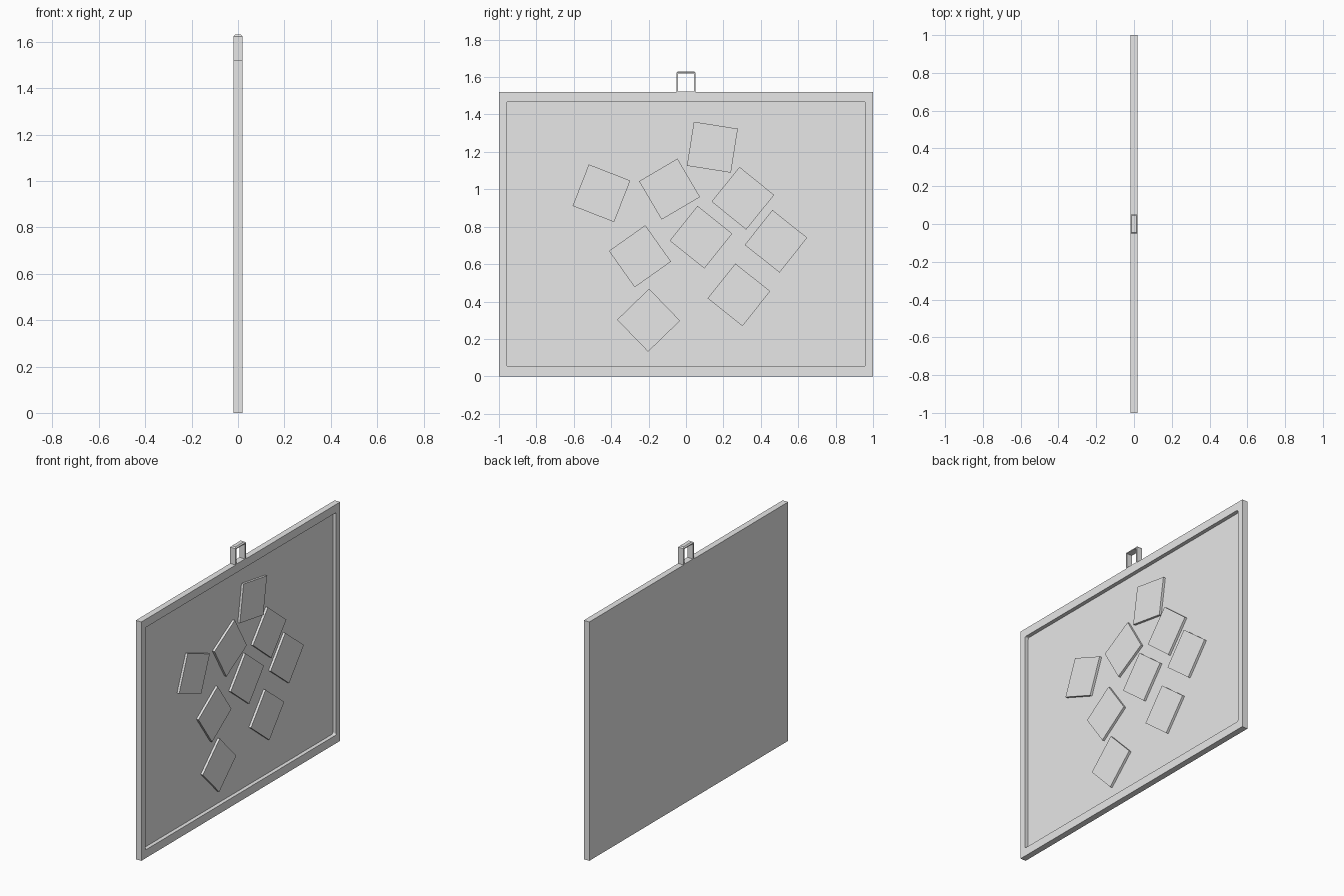
import bpy, bmesh, math
from mathutils import Matrix

cube = bpy.data.objects.get("Cube")
if cube:
    bpy.data.objects.remove(cube, do_unlink=True)

grey = bpy.data.materials.new("light_grey")
grey.use_nodes = True
grey.diffuse_color = (0.8, 0.8, 0.8, 1)
grey.node_tree.nodes["Principled BSDF"].inputs["Base Color"].default_value = (0.8, 0.8, 0.8, 1)

BOARD_TOP = 1.52
HALF_DEPTH = 0.0195
FLOOR_X = -0.005


def box(name, low, high, bevel=0, pick=None, segments=1):
    """Box between two corners; edges chosen by pick are bevelled."""
    bm = bmesh.new()
    size = [b - a for a, b in zip(low, high)]
    middle = [(a + b) / 2 for a, b in zip(low, high)]
    bmesh.ops.create_cube(bm, size=1, matrix=Matrix.Translation(middle) @ Matrix.Diagonal((*size, 1)))
    if bevel:
        edges = [e for e in bm.edges if pick(*e.verts)]
        bmesh.ops.bevel(bm, geom=edges, offset=bevel, segments=segments, profile=0.5, affect='EDGES')
    mesh = bpy.data.meshes.new(name)
    bm.to_mesh(mesh)
    bm.free()
    mesh.materials.append(grey)
    obj = bpy.data.objects.new(name, mesh)
    bpy.context.collection.objects.link(obj)
    return obj


def cut(obj, cutter):
    cutter.hide_render = True
    cutter.hide_set(True)
    mod = obj.modifiers.new("cut", 'BOOLEAN')
    mod.operation = 'DIFFERENCE'
    mod.solver = 'EXACT'
    mod.object = cutter
    bpy.context.view_layer.objects.active = obj
    bpy.ops.object.modifier_apply(modifier=mod.name)
    bpy.data.objects.remove(cutter, do_unlink=True)


# Board with a shallow tray on its +x side
board = box("board", (-HALF_DEPTH, -1, 0), (HALF_DEPTH, 1, BOARD_TOP))
tray = box("tray_cutter", (FLOOR_X, -0.96, 0.053), (0.1, 0.96, 1.468), 0.01,
           lambda a, b: abs(a.co.x - b.co.x) > 0.01, 3)
cut(board, tray)

# Hanging loop with chamfered top edges
loop = box("hanging_loop", (-HALF_DEPTH, -0.051, BOARD_TOP), (HALF_DEPTH, 0.051, 1.631), 0.007,
           lambda a, b: min(a.co.z, b.co.z) > 1.6)
cut(loop, box("loop_cutter", (-0.1, -0.042, BOARD_TOP + 0.003), (0.1, 0.042, 1.619)))

# Square cards: y, z, turn in degrees
cards = [
    (0.141, 1.225, -9), (-0.452, 0.979, -21.3), (-0.088, 1.001, 30.5),
    (0.304, 0.952, -39), (0.080, 0.744, -38.6), (0.481, 0.722, -38.4),
    (-0.246, 0.642, 35.3), (0.283, 0.436, -38.5), (-0.200, 0.300, -45.9),
]
for i, (y, z, turn) in enumerate(cards, 1):
    card = box(f"card_{i}", (FLOOR_X - 0.002, -0.119, -0.119), (FLOOR_X + 0.015, 0.119, 0.119))
    card.location = (0, y, z)
    card.rotation_euler.x = math.radians(turn)
